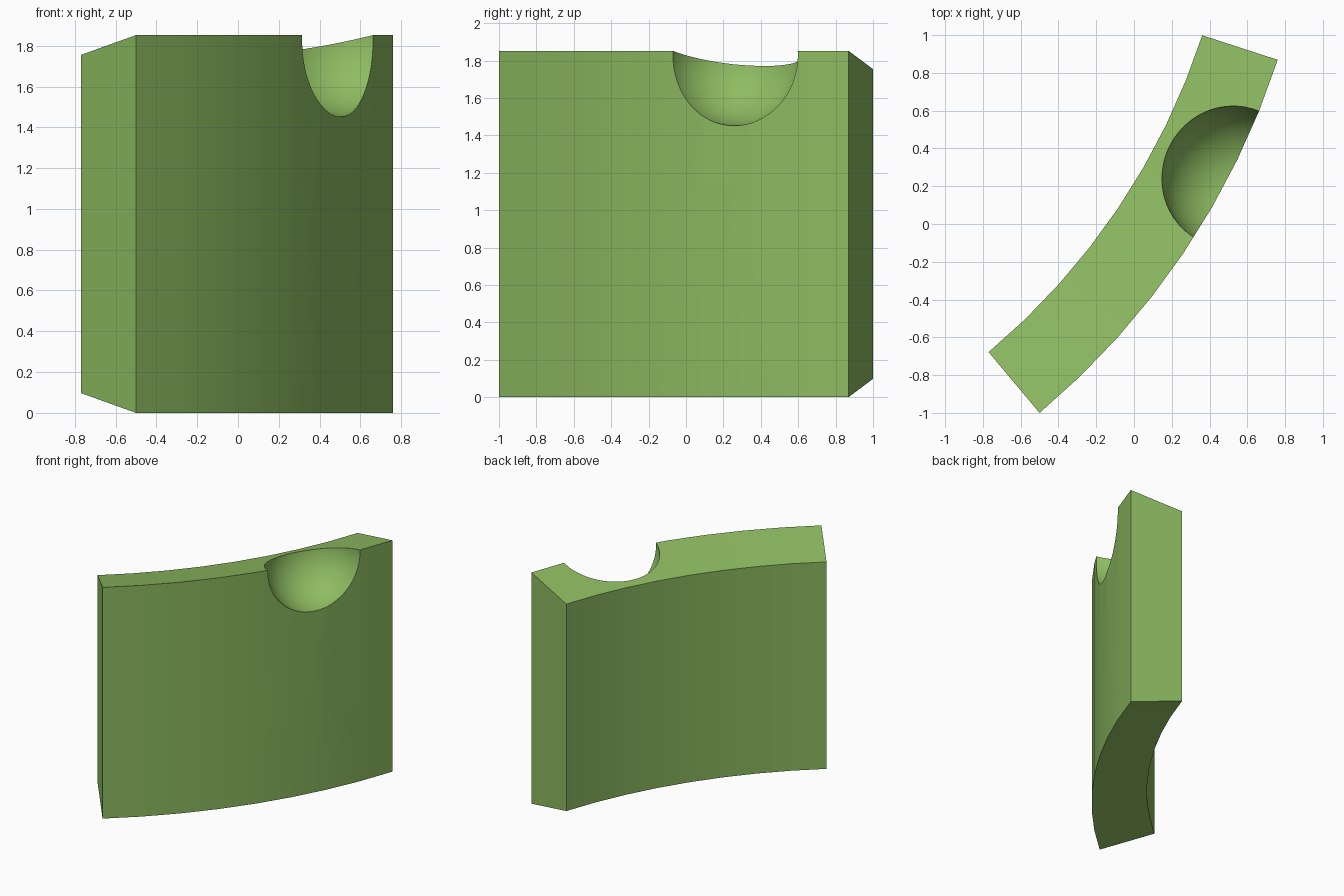
import bpy, bmesh
from math import cos, sin, radians

if "Cube" in bpy.data.objects:
    bpy.data.objects.remove(bpy.data.objects["Cube"])

# Curved wall section: cross-section swept about a vertical axis
CX, CY = -3.129, 2.133
R_IN, R_OUT, TOP, SLOPE = 3.67, 4.09, 1.852, 0.097
START, END, STEPS = -50, -18, 8
profile = [(R_OUT, 0), (R_OUT, TOP), (R_IN, TOP - SLOPE), (R_IN, SLOPE)]

bm = bmesh.new()
rings = []
for i in range(STEPS + 1):
    a = radians(START + (END - START) * i / STEPS)
    rings.append([bm.verts.new((CX + r * cos(a), CY + r * sin(a), z)) for r, z in profile])
for a, b in zip(rings, rings[1:]):
    for j in range(4):
        k = (j + 1) % 4
        bm.faces.new((a[j], b[j], b[k], a[k]))
bm.faces.new(rings[0])
bm.faces.new(rings[-1][::-1])
bmesh.ops.recalc_face_normals(bm, faces=bm.faces)
mesh = bpy.data.meshes.new("curved_wall")
bm.to_mesh(mesh)
bm.free()
wall = bpy.data.objects.new("curved_wall", mesh)
bpy.context.collection.objects.link(wall)

green = bpy.data.materials.new("green")
green.diffuse_color = (0.27, 0.50, 0.12, 1)
green.use_nodes = True
green.node_tree.nodes["Principled BSDF"].inputs["Base Color"].default_value = green.diffuse_color
mesh.materials.append(green)

# Round bite scooped out of the top outer edge
bpy.ops.mesh.primitive_uv_sphere_add(segments=64, ring_count=32, radius=0.379,
                                     location=(0.523, 0.246, 1.83))
scoop = bpy.context.object
scoop.name = "scoop_cutter"
scoop.data.materials.append(green)
scoop.hide_render = True

cut = wall.modifiers.new("scoop", 'BOOLEAN')
cut.operation = 'DIFFERENCE'
cut.solver = 'EXACT'
cut.object = scoop
bpy.ops.object.select_all(action='DESELECT')
wall.select_set(True)
bpy.context.view_layer.objects.active = wall
bpy.ops.object.modifier_apply(modifier=cut.name)
bpy.data.objects.remove(scoop)

# Smooth curves, crisp edges
bpy.ops.object.shade_smooth_by_angle(angle=radians(30))
